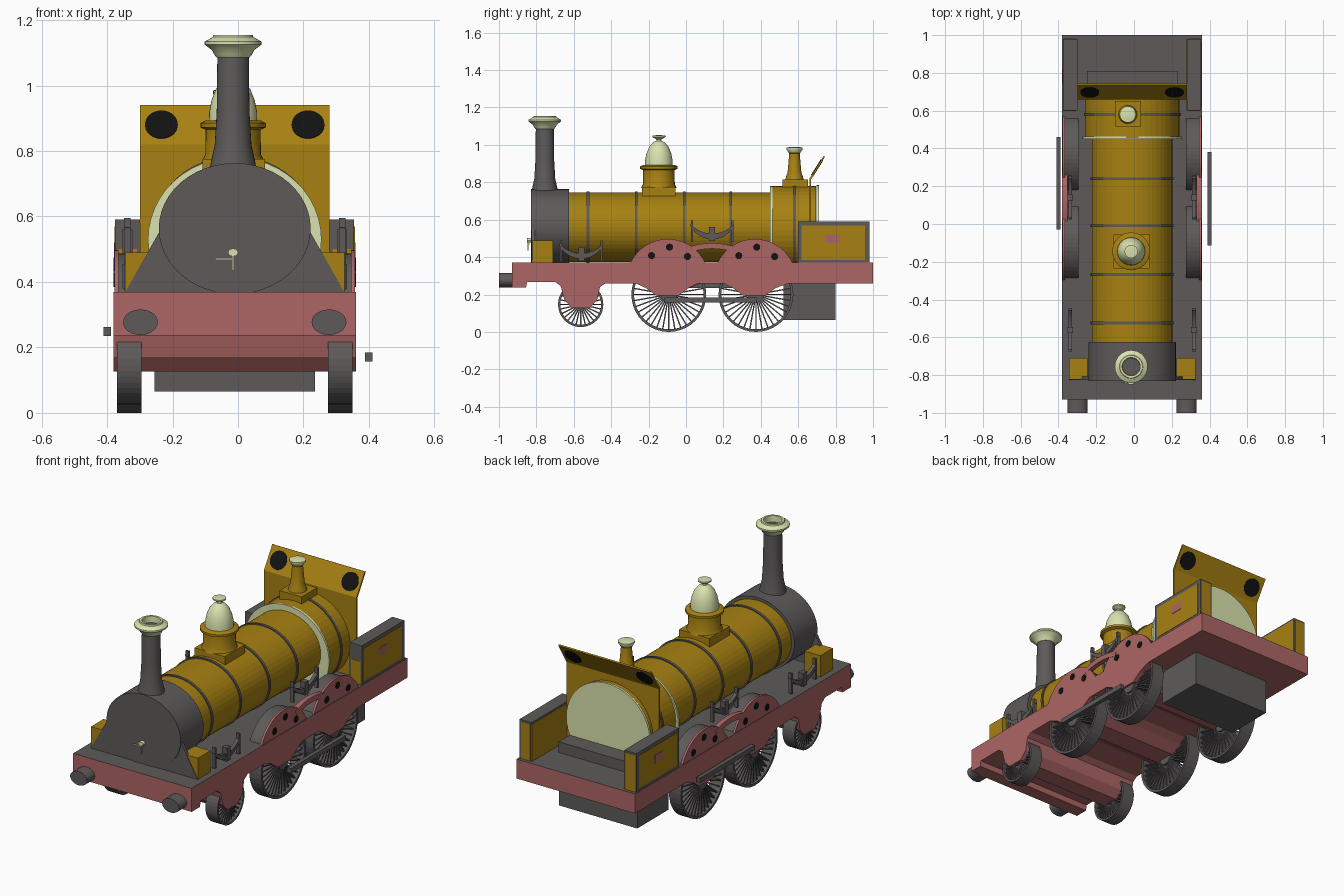
import bpy, bmesh, math
from mathutils import Matrix, Vector

if "Cube" in bpy.data.objects:
    bpy.data.objects.remove(bpy.data.objects["Cube"])

CX = -0.01  # centre line of the body


def material(name, rgb):
    m = bpy.data.materials.new(name)
    m.diffuse_color = (*rgb, 1)
    m.use_nodes = True
    m.node_tree.nodes["Principled BSDF"].inputs["Base Color"].default_value = m.diffuse_color
    return m


OCHRE = material("ochre", (0.39, 0.22, 0.006))
GREY = material("dark grey", (0.112, 0.102, 0.102))
RED = material("dusty red", (0.42, 0.13, 0.13))
CREAM = material("cream", (0.70, 0.76, 0.42))
BLACK = material("black", (0.006, 0.006, 0.006))


def finish(bm, name, mats, rule=None, smooth=0):
    bmesh.ops.recalc_face_normals(bm, faces=bm.faces)
    if rule:
        for f in bm.faces:
            f.material_index = rule(f)
    me = bpy.data.meshes.new(name)
    bm.to_mesh(me)
    bm.free()
    for m in mats if isinstance(mats, list) else [mats]:
        me.materials.append(m)
    ob = bpy.data.objects.new(name, me)
    bpy.context.collection.objects.link(ob)
    if smooth:
        me.shade_smooth()
        me.set_sharp_from_angle(angle=math.radians(smooth))
    return ob


def add_box(bm, x, y, z, rot=Matrix()):
    c = Vector(((x[0] + x[1]) / 2, (y[0] + y[1]) / 2, (z[0] + z[1]) / 2))
    size = Matrix.Diagonal((abs(x[1] - x[0]), y[1] - y[0], z[1] - z[0], 1))
    bmesh.ops.create_cube(bm, size=1, matrix=rot @ Matrix.Translation(c) @ size)


def box(name, x, y, z, mat):
    bm = bmesh.new()
    add_box(bm, x, y, z)
    return finish(bm, name, mat)


def add_prism(bm, pts, x0, x1):
    """Extrude a (y, z) outline across x."""
    a = [bm.verts.new((x0, y, z)) for y, z in pts]
    b = [bm.verts.new((x1, y, z)) for y, z in pts]
    bm.faces.new(a)
    bm.faces.new(b[::-1])
    for i in range(len(pts)):
        j = (i + 1) % len(pts)
        bm.faces.new((a[i], a[j], b[j], b[i]))


def prism(name, pts, x0, x1, mat, rule=None):
    bm = bmesh.new()
    add_prism(bm, pts, x0, x1)
    return finish(bm, name, mat, rule)


def add_lathe(bm, prof, mtx, n=32, closed=False):
    """Turn an (r, h) profile round local z; open profiles get end caps."""
    rings = [[bm.verts.new(mtx @ Vector((r * math.cos(2 * math.pi * k / n),
                                         r * math.sin(2 * math.pi * k / n), h)))
              for k in range(n)] for r, h in prof]
    if closed:
        rings.append(rings[0])
    else:
        bm.faces.new(rings[0])
        bm.faces.new(rings[-1])
    for a, b in zip(rings, rings[1:]):
        for k in range(n):
            j = (k + 1) % n
            bm.faces.new((a[k], a[j], b[j], b[k]))


def turned(name, prof, x, y, mat, n=32, rule=None):
    bm = bmesh.new()
    add_lathe(bm, prof, Matrix.Translation((x, y, 0)), n)
    return finish(bm, name, mat, rule, 40)


ALONG_Y = Matrix.Rotation(-math.pi / 2, 4, 'X')
ALONG_X = Matrix.Rotation(math.pi / 2, 4, 'Y')


def drum(name, x, z, rx, rz, y0, y1, mat, n=48, smooth=0):
    """Elliptical cylinder lying along y."""
    bm = bmesh.new()
    m = Matrix.Translation((x, 0, z)) @ Matrix.Diagonal((rx, 1, rz, 1)) @ ALONG_Y
    add_lathe(bm, [(1, y0), (1, y1)], m, n)
    return finish(bm, name, mat, None, smooth)


def arc(cy, cz, r, a0, a1, n=16):
    return [(cy + r * math.cos(math.radians(a0 + (a1 - a0) * i / n)),
             cz + r * math.sin(math.radians(a0 + (a1 - a0) * i / n))) for i in range(n + 1)]


# Frame: one side outline with axle horns, grey footplate on top
outline = [(-0.93, 0.37), (-0.93, 0.237), (-0.855, 0.237), (-0.85, 0.268), (-0.70, 0.268),
           (-0.67, 0.245), (-0.65, 0.17), (-0.61, 0.127), (-0.515, 0.127), (-0.475, 0.17),
           (-0.46, 0.24), (-0.43, 0.26), (-0.27, 0.26), (-0.215, 0.235), (-0.16, 0.195),
           (-0.04, 0.195), (0.015, 0.235), (0.06, 0.26), (0.20, 0.26), (0.25, 0.235),
           (0.305, 0.195), (0.425, 0.195), (0.48, 0.235), (0.55, 0.26), (1.0, 0.26), (1.0, 0.37)]
prism("frame", outline, CX - 0.371, CX + 0.371, [RED, GREY], lambda f: int(f.normal.z > 0.9))
box("ash_pan", (-0.255, 0.235), (0.52, 0.80), (0.065, 0.27), GREY)
box("cab_step", (-0.25, 0.23), (0.70, 0.81), (0.36, 0.43), GREY)

# Boiler, firebox and their bands
drum("boiler", CX, 0.56, 0.213, 0.186, -0.64, 0.46, OCHRE)
for y in (-0.524, -0.267, -0.01, 0.24):
    drum("boiler_band", CX, 0.56, 0.219, 0.192, y - 0.007, y + 0.007, GREY)
drum("firebox", CX, 0.545, 0.25, 0.235, 0.455, 0.695, OCHRE)
drum("firebox_band", CX, 0.545, 0.255, 0.24, 0.573, 0.587, GREY)
drum("firebox_front_ring", CX, 0.53, 0.265, 0.25, 0.45, 0.462, CREAM)
drum("backhead", CX, 0.53, 0.262, 0.255, 0.698, 0.711, CREAM)

# Smokebox with flared front plate and door handle
drum("smokebox", CX, 0.563, 0.232, 0.2, -0.83, -0.625, GREY, 48, 40)
bm = bmesh.new()
skirt = [(-0.34, 0.36), (-0.232, 0.55), (0.232, 0.55), (0.34, 0.36)]
lo = [bm.verts.new((CX + x, -0.825, z)) for x, z in skirt]
face = bm.faces.new(lo)
ext = bmesh.ops.extrude_face_region(bm, geom=[face])
bmesh.ops.translate(bm, vec=(0, 0.018, 0),
                    verts=[v for v in ext["geom"] if isinstance(v, bmesh.types.BMVert)])
finish(bm, "smokebox_skirt", GREY)
drum("door_knob", -0.015, 0.49, 0.016, 0.012, -0.85, -0.83, CREAM, 12)
bm = bmesh.new()
add_box(bm, (-0.018, -0.012), (-0.848, -0.842), (0.435, 0.49))
add_box(bm, (-0.07, -0.015), (-0.842, -0.836), (0.467, 0.473))
finish(bm, "door_handle", CREAM)

# Chimney and its flared cap
turned("chimney", [(0.075, 0.72), (0.068, 0.765), (0.056, 0.82), (0.05, 0.92), (0.048, 1.1)],
       -0.015, -0.755, GREY)
turned("chimney_cap", [(0.05, 1.085), (0.058, 1.095), (0.064, 1.108), (0.087, 1.125),
                       (0.087, 1.134), (0.062, 1.148), (0.06, 1.155), (0.048, 1.155),
                       (0.046, 1.12)], -0.015, -0.755, [CREAM, GREY], 32,
       lambda f: int(len(f.verts) > 4 and f.normal.z > 0.5))

# Steam dome
box("dome_saddle", (-0.108, 0.082), (-0.235, -0.055), (0.70, 0.775), OCHRE)
turned("dome_drum", [(0.095, 0.77), (0.085, 0.79), (0.084, 0.865), (0.1, 0.872), (0.1, 0.885),
                     (0.085, 0.893)], -0.015, -0.145, OCHRE)
turned("dome_cover", [(0.074, 0.89), (0.073, 0.92), (0.066, 0.955), (0.052, 0.99), (0.03, 1.015),
                      (0.014, 1.022), (0.014, 1.03), (0.035, 1.042), (0.035, 1.05),
                      (0.012, 1.052)], -0.015, -0.145, CREAM)

# Safety valve
box("valve_base", (-0.10, 0.038), (0.515, 0.652), (0.74, 0.815), OCHRE)
turned("valve_column", [(0.05, 0.81), (0.044, 0.835), (0.037, 0.85), (0.028, 0.955),
                        (0.034, 0.96)], -0.033, 0.58, OCHRE, 24)
turned("valve_cap", [(0.03, 0.957), (0.043, 0.975), (0.043, 0.985), (0.02, 0.99)],
       -0.033, 0.58, CREAM, 24)

# Bent cab plate with two round windows on the sloping part
prism("cab_plate", [(0.66, 0.36), (0.66, 0.82), (0.735, 0.94), (0.743, 0.936), (0.669, 0.816),
                    (0.669, 0.36)], CX - 0.29, CX + 0.29, OCHRE)
slope = Matrix.Rotation(math.atan2(0.12, 0.075), 4, 'X')
for s in (-1, 1):
    bm = bmesh.new()
    add_lathe(bm, [(0.05, -0.007), (0.05, 0.007)],
              Matrix.Translation((CX + s * 0.224, 0.701, 0.878)) @ slope, 32)
    finish(bm, "cab_window", BLACK)


def wheel(name, x0, x1, y, z, r, spokes, rim):
    bm = bmesh.new()
    m = Matrix.Translation(((x0 + x1) / 2, y, z)) @ ALONG_X
    w = abs(x1 - x0) / 2
    add_lathe(bm, [(r, -w), (r, w), (r - rim, w), (r - rim, -w)], m, 40, True)
    add_lathe(bm, [(r * 0.22, -w), (r * 0.22, w)], m, 20)
    for k in range(spokes):
        add_box(bm, (r * 0.2, r - rim * 0.5), (-0.0035, 0.0035), (-w * 0.7, w * 0.7),
                m @ Matrix.Rotation(2 * math.pi * k / spokes, 4, 'Z'))
    finish(bm, name, GREY)


def spring(x0, x1, y, z):
    """Leaf spring crescent with a buckle and two hangers."""
    bm = bmesh.new()
    add_prism(bm, arc(y, z + 0.135, 0.13, 207, 333, 12) + arc(y, z + 0.19, 0.155, 318, 222, 12), x0, x1)
    add_box(bm, (x0 - 0.005, x1 + 0.005), (y - 0.016, y + 0.016), (z - 0.005, z + 0.07))
    for s in (-1, 1):
        yy = y + s * 0.108
        add_box(bm, (x0, x1), (yy - 0.006, yy + 0.006), (z - 0.01, z + 0.105))
    finish(bm, "leaf_spring", GREY)


for s in (-1, 1):
    def X(a):
        return CX + s * a

    # Wheels
    wheel("leading_wheel", X(0.285), X(0.36), -0.563, 0.147, 0.121, 28, 0.012)
    for y in (-0.092, 0.374):
        wheel("driving_wheel", X(0.285), X(0.36), y, 0.2, 0.2, 36, 0.014)

        # Splasher and its red face plate with black holes
        prism("splasher", arc(y - 0.005, 0.275, 0.212, 26, 154, 20), X(0.285), X(0.355), GREY)
        prism("splasher_face", arc(y - 0.005, 0.276, 0.221, 25, 155, 20), X(0.355), X(0.368), RED)
        for dy, z in ((-0.092, 0.408), (0.004, 0.453), (0.1, 0.403)):
            bm = bmesh.new()
            add_lathe(bm, [(0.019, -0.004), (0.019, 0.004)],
                      Matrix.Translation((X(0.367), y + dy, z)) @ ALONG_X, 16)
            finish(bm, "splasher_hole", BLACK)

    # Arched link between the splasher faces
    prism("splasher_link", arc(0.14, 0.07, 0.405, 70, 110, 8) + arc(0.14, 0.07, 0.375, 110, 70, 8),
          X(0.342), X(0.37), RED)

    # Springs
    xs = sorted((X(0.318), X(0.338)))
    spring(*xs, -0.56, 0.385)
    spring(*xs, 0.14, 0.49)

    # Sand box, buffer
    box("sand_box", (X(0.235), X(0.335)), (-0.822, -0.71), (0.36, 0.49), OCHRE)
    drum("buffer", X(0.288), 0.277, 0.053, 0.039, -1.0, -0.92, GREY, 24, 40)

    # Rear side tank with inset coloured panels
    box("side_tank", (X(0.29), X(0.365)), (0.60, 0.98), (0.36, 0.59), GREY)
    box("tank_outer_panel", (X(0.36), X(0.367)), (0.618, 0.957), (0.385, 0.57), OCHRE)
    box("tank_badge", (X(0.364), X(0.369)), (0.745, 0.82), (0.475, 0.52), RED)
    box("tank_inner_panel", (X(0.288), X(0.294)), (0.60, 0.98), (0.37, 0.58), OCHRE)
    box("tank_rear_panel", (X(0.298), X(0.357)), (0.976, 0.982), (0.37, 0.58), OCHRE)
    box("tank_front_panel", (X(0.298), X(0.357)), (0.598, 0.604), (0.37, 0.50), OCHRE)

# Coupling rods at opposite crank positions
box("left_coupling_rod", (-0.411, -0.388), (-0.03, 0.46), (0.235, 0.262), GREY)
box("right_coupling_rod", (0.388, 0.411), (-0.115, 0.38), (0.157, 0.184), GREY)
